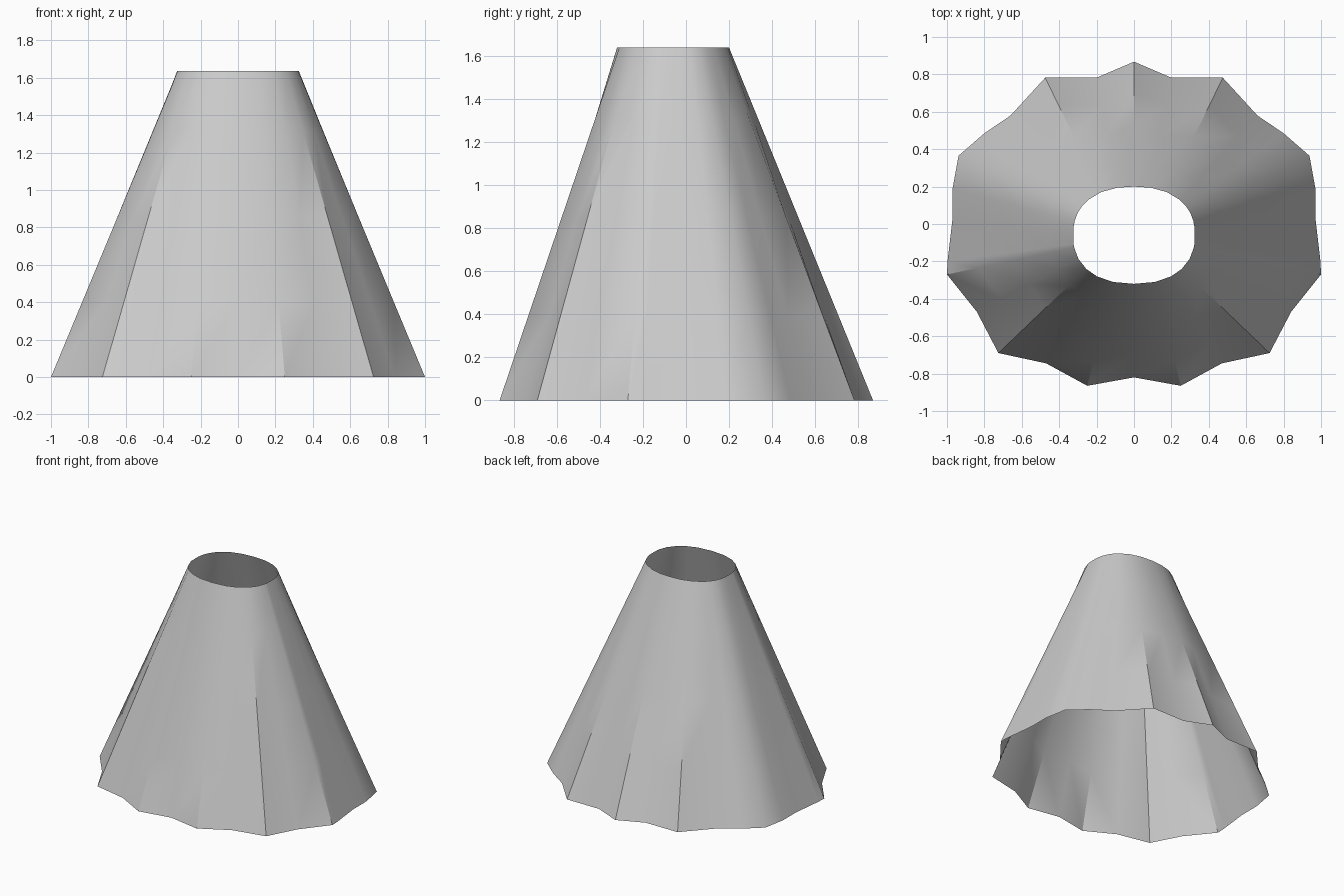
import bpy, bmesh, math

if "Cube" in bpy.data.objects:
    bpy.data.objects.remove(bpy.data.objects["Cube"])

# Right half of the scalloped hem, from centre back to centre front
half = [(0, .868), (.2, .782), (.475, .782), (.66, .58), (.8, .485), (.938, .365),
        (.97, .19), (.97, .03), (.997, -.2), (1.0, -.27), (.84, -.47), (.725, -.69),
        (.47, -.745), (.25, -.865), (0, -.82)]
hem = half + [(-x, y) for x, y in half[-2:0:-1]]

TOP, CY, RX, RY = 1.637, -0.06, 0.326, 0.26


def waist_point(x, y):
    """Matching point on the rounded waist opening."""
    a = math.atan2(y - CY, x)
    c, s = math.cos(a), math.sin(a)
    p = 0.87
    return (RX * math.copysign(abs(c) ** p, c),
            CY + RY * math.copysign(abs(s) ** p, s))


# Loft the pleated hem into the smooth waist
bm = bmesh.new()
rows = []
for z in (0, .4, .85, 1.31, TOP):
    t = z / TOP
    row = []
    for x, y in hem:
        wx, wy = waist_point(x, y)
        row.append(bm.verts.new((x + (wx - x) * t, y + (wy - y) * t, z)))
    rows.append(row)
n = len(hem)
for lo, hi in zip(rows, rows[1:]):
    for i in range(n):
        j = (i + 1) % n
        bm.faces.new((lo[j], lo[i], hi[i], hi[j]))
bmesh.ops.recalc_face_normals(bm, faces=bm.faces)
mesh = bpy.data.meshes.new("skirt")
bm.to_mesh(mesh)
bm.free()
skirt = bpy.data.objects.new("skirt", mesh)
bpy.context.collection.objects.link(skirt)

# Smooth cloth, with the sharpest pleats kept crisp
bpy.context.view_layer.objects.active = skirt
skirt.select_set(True)
bpy.ops.object.shade_smooth_by_angle(angle=math.radians(35))
